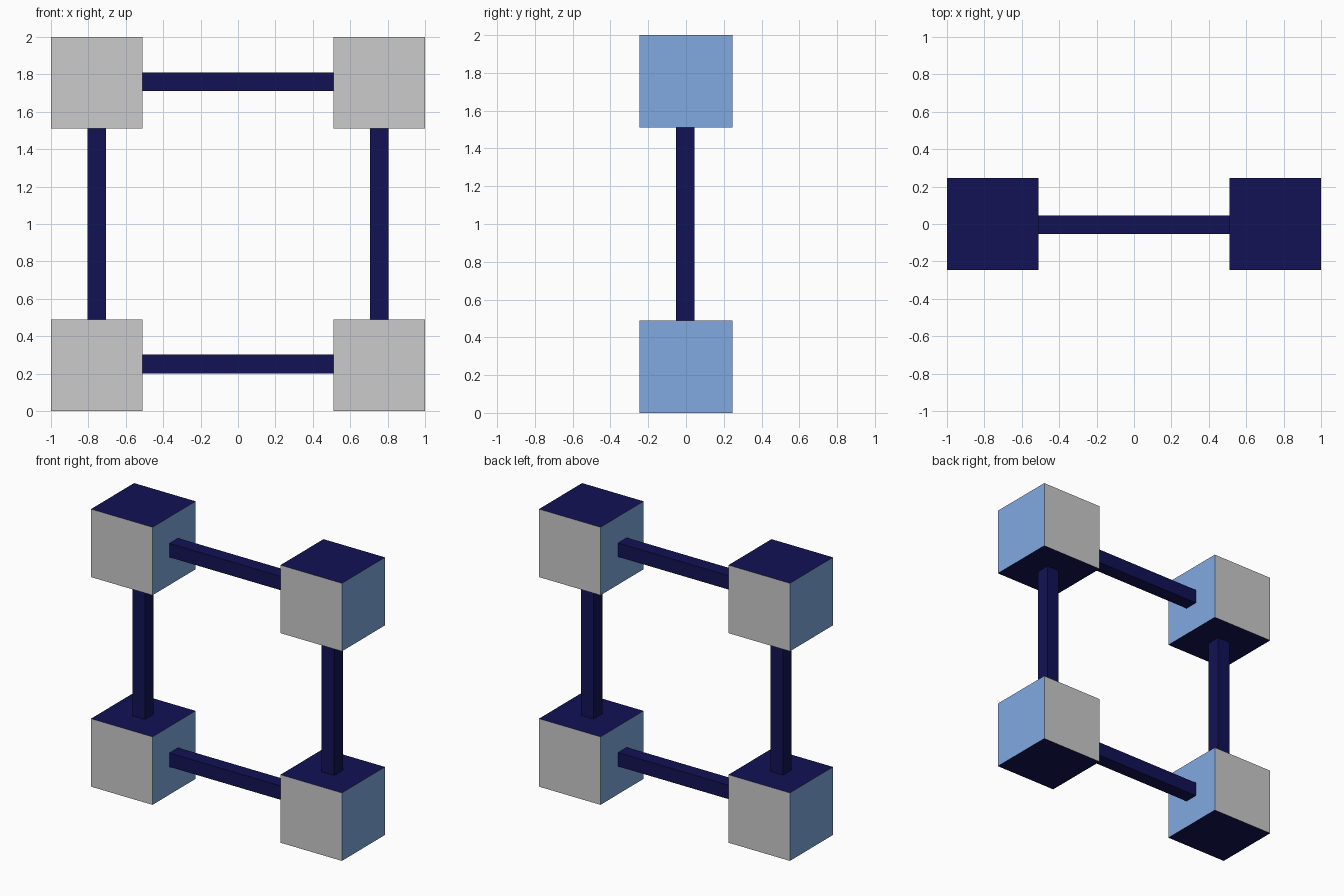
import bpy

if "Cube" in bpy.data.objects:
    bpy.data.objects.remove(bpy.data.objects["Cube"])

S = 0.49          # corner cube side
R = 0.10          # bar thickness
C = 1 - S / 2     # cube centre offset from the frame centre


def material(name, color):
    m = bpy.data.materials.new(name)
    m.diffuse_color = (*color, 1)
    m.use_nodes = True
    m.node_tree.nodes["Principled BSDF"].inputs["Base Color"].default_value = m.diffuse_color
    return m


navy = material("navy", (0.006, 0.006, 0.09))
blue = material("blue", (0.22, 0.40, 0.75))


def box(name, center, size, mats):
    bpy.ops.mesh.primitive_cube_add(size=1, location=center)
    ob = bpy.context.object
    ob.name = name
    ob.scale = size
    bpy.ops.object.transform_apply(location=False, rotation=False, scale=True)
    for m in mats:
        ob.data.materials.append(m)
    return ob


# Corner cubes: grey front/back, blue sides, navy top/bottom
for side, x in (("left", -C), ("right", C)):
    for level, z in (("lower", 1 - C), ("upper", 1 + C)):
        cube = box(f"{level}_{side}_cube", (x, 0, z), (S, S, S), (None, blue, navy))
        for f in cube.data.polygons:
            n = f.normal
            f.material_index = 1 if abs(n.x) > 0.5 else 2 if abs(n.z) > 0.5 else 0

# Bars joining the cubes, ending at their inner faces
L = 2 - 2 * S
for side, x in (("left", -C), ("right", C)):
    box(f"{side}_upright_bar", (x, -0.004, 1), (R, R, L), (navy,))
for level, z in (("lower", 1 - C), ("upper", 1 + C)):
    box(f"{level}_cross_bar", (0, -0.004, z + 0.006), (L, R, R), (navy,))
